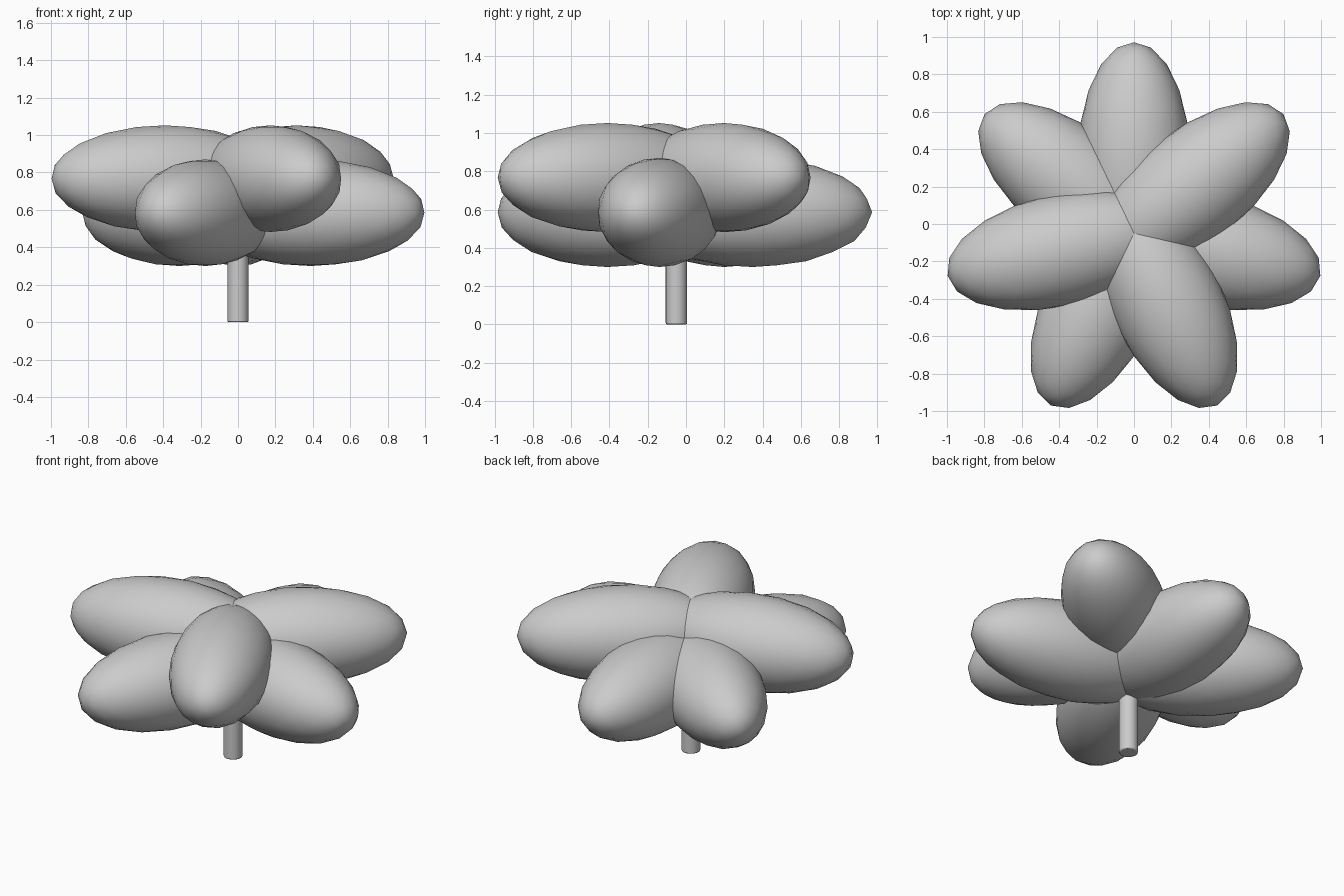
import bpy, math

if "Cube" in bpy.data.objects:
    bpy.data.objects.remove(bpy.data.objects["Cube"])

grey = bpy.data.materials.new("plain grey")
grey.diffuse_color = (0.6, 0.6, 0.6, 1)
grey.use_nodes = True
grey.node_tree.nodes["Principled BSDF"].inputs["Base Color"].default_value = grey.diffuse_color

CENTRE_Y = -0.05               # flower axis
REACH = 0.40                   # petal centre distance from the axis
PETAL_SIZE = (0.622, 0.30, 0.285)
LOW, HIGH = 0.585, 0.767       # two overlapping layers


def petal(name, angle, z):
    bpy.ops.mesh.primitive_ico_sphere_add(subdivisions=3, radius=1)
    ob = bpy.context.object
    ob.name = name
    ob.scale = PETAL_SIZE
    ob.rotation_euler = (0, 0, angle)
    ob.location = (REACH * math.cos(angle), CENTRE_Y + REACH * math.sin(angle), z)
    ob.data.materials.append(grey)
    bpy.ops.object.shade_smooth()


# seven petals, alternating between the lower and the upper layer
for i in range(7):
    high = i % 2 == 1
    # clockwise from the back petal
    petal(f"{'upper' if high else 'lower'}_petal_{i + 1}",
          math.radians(90 - i * 360 / 7), HIGH if high else LOW)

# stem with a slightly rounded end
bpy.ops.mesh.primitive_cylinder_add(vertices=20, radius=0.056, depth=0.6,
                                    location=(0, CENTRE_Y, 0.3))
stem = bpy.context.object
stem.name = "stem"
stem.data.materials.append(grey)
bevel = stem.modifiers.new("rounded end", 'BEVEL')
bevel.width = 0.007
bevel.segments = 2
bevel.limit_method = 'ANGLE'
bevel.angle_limit = math.radians(40)
bpy.ops.object.shade_smooth_by_angle()
